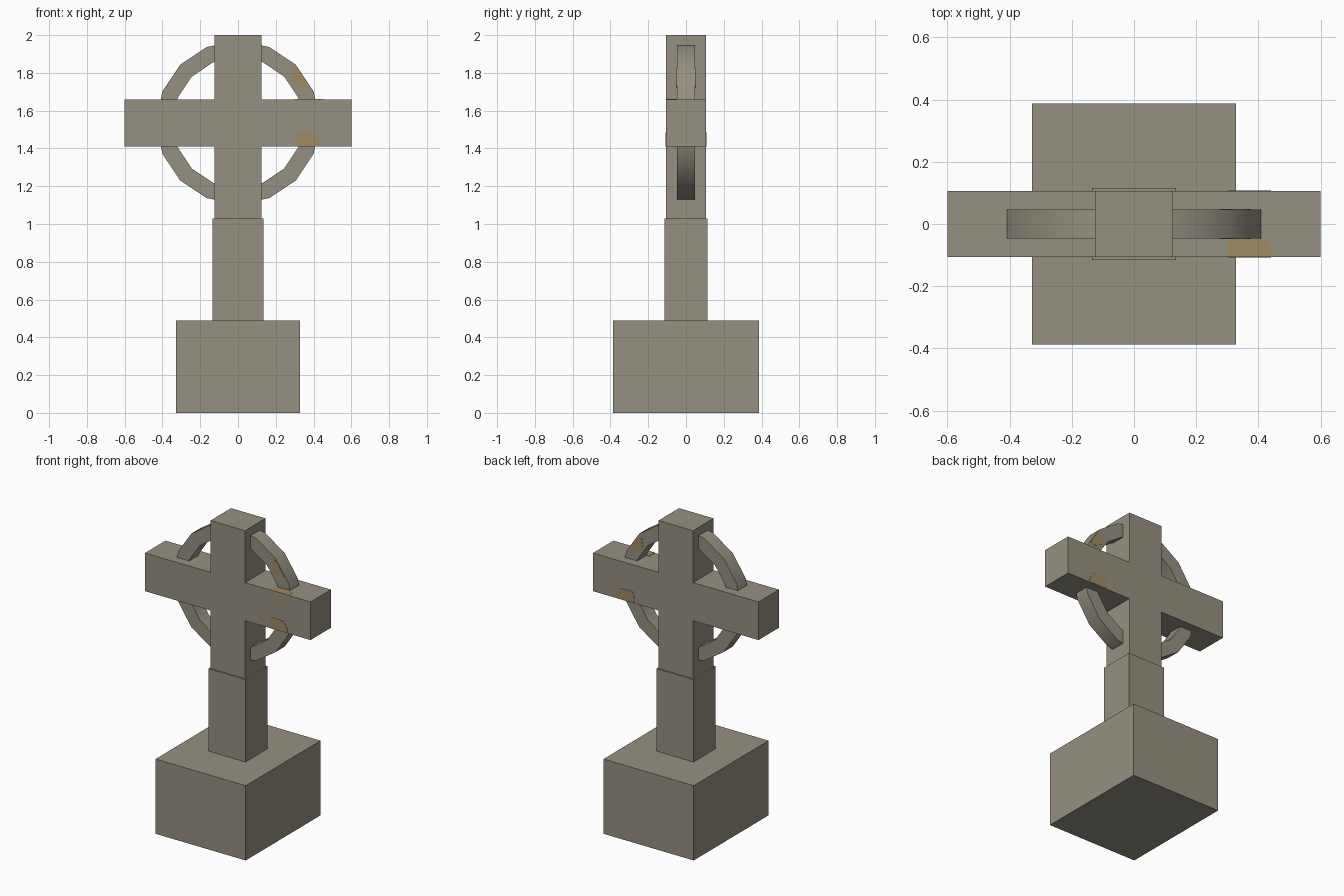
import bpy, bmesh, math
from mathutils import Vector

if "Cube" in bpy.data.objects:
    bpy.data.objects.remove(bpy.data.objects["Cube"])


def material(name, rgb):
    m = bpy.data.materials.new(name)
    m.diffuse_color = (*rgb, 1)
    m.use_nodes = True
    m.node_tree.nodes["Principled BSDF"].inputs["Base Color"].default_value = m.diffuse_color
    return m


STONE = material("weathered stone", (0.305, 0.278, 0.220))
LICHEN = material("ochre lichen", (0.355, 0.255, 0.122))


def finish(name, bm, mat):
    bmesh.ops.recalc_face_normals(bm, faces=bm.faces)
    me = bpy.data.meshes.new(name)
    bm.to_mesh(me)
    bm.free()
    me.materials.append(mat)
    ob = bpy.data.objects.new(name, me)
    bpy.context.collection.objects.link(ob)
    return ob


def prism(name, points, depth, mat):
    """Extrude a closed outline of 3D points along the depth vector."""
    bm = bmesh.new()
    face = bm.faces.new([bm.verts.new(p) for p in points])
    out = bmesh.ops.extrude_face_region(bm, geom=[face])
    moved = [g for g in out["geom"] if isinstance(g, bmesh.types.BMVert)]
    bmesh.ops.translate(bm, verts=moved, vec=Vector(depth))
    return finish(name, bm, mat)


def block(name, hx, hy, z0, z1):
    pts = [(-hx, -hy, z0), (hx, -hy, z0), (hx, hy, z0), (-hx, hy, z0)]
    return prism(name, pts, (0, 0, z1 - z0), STONE)


# Base and lower shaft
block("base", 0.327, 0.387, 0, 0.49)
block("lower_shaft", 0.135, 0.115, 0.49, 1.03)

# Cross: one outline, mirrored from its right half
HY = 0.106
half = [(0.125, 1.03), (0.125, 1.41), (0.6, 1.41), (0.6, 1.66), (0.125, 1.66), (0.125, 2.0)]
outline = half + [(-x, z) for x, z in reversed(half)]
prism("cross", [(x, -HY, z) for x, z in outline], (0, 2 * HY, 0), STONE)

# Sixteen-sided ring behind the arms
N, RY, CZ = 16, 0.047, 1.537
bm = bmesh.new()
loops = []
for i in range(N):
    a = 2 * math.pi * i / N
    loops.append([bm.verts.new((r * math.cos(a), y, CZ + r * math.sin(a)))
                  for r, y in ((0.345, -RY), (0.433, -RY), (0.433, RY), (0.345, RY))])
for i in range(N):
    p, q = loops[i], loops[(i + 1) % N]
    for j in range(4):
        k = (j + 1) % 4
        bm.faces.new((p[j], p[k], q[k], q[j]))
ring = finish("ring", bm, STONE)
bpy.context.view_layer.objects.active = ring
ring.select_set(True)
bpy.ops.object.shade_smooth_by_angle(angle=math.radians(30))

# Lichen patches: thin plates on front and back of ring and arm, and on the arm top
T = 0.002
ring_patch = [(0.278, 1.755), (0.335, 1.72), (0.375, 1.735), (0.318, 1.822), (0.29, 1.828)]
arm_patch = [(0.305, 1.411), (0.44, 1.411), (0.425, 1.45), (0.40, 1.483), (0.315, 1.485), (0.30, 1.45)]
for side, s in (("front", -1), ("back", 1)):
    prism(side + "_ring_lichen", [(x, s * RY, z) for x, z in ring_patch], (0, s * T, 0), LICHEN)
    prism(side + "_arm_lichen", [(x, s * HY, z) for x, z in arm_patch], (0, s * T, 0), LICHEN)
top_patch = [(0.30, -HY), (0.452, -HY), (0.43, -0.048), (0.30, -0.048)]
prism("arm_top_lichen", [(x, y, 1.66) for x, y in top_patch], (0, 0, T), LICHEN)
